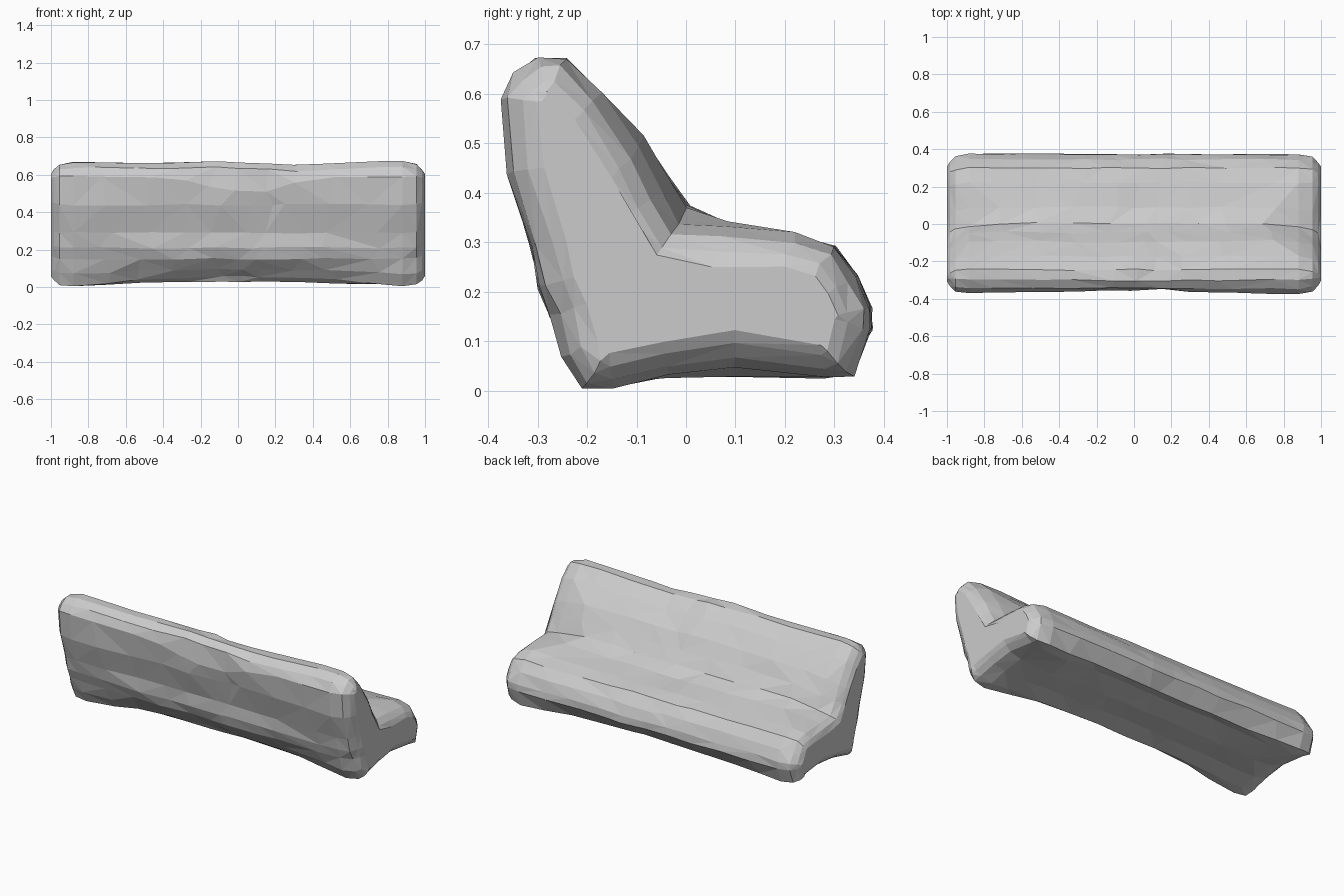
import bpy, bmesh, math, random
from mathutils import Vector

random.seed(4)
cube = bpy.data.objects.get("Cube")
if cube:
    bpy.data.objects.remove(cube)

# Worn grey upholstery
mat = bpy.data.materials.new("worn grey")
mat.use_nodes = True
grey = (0.6, 0.6, 0.6, 1)
mat.diffuse_color = grey
mat.node_tree.nodes["Principled BSDF"].inputs["Base Color"].default_value = grey

# Side outline of backrest and seat (y, z), from the rear foot round over the top
PROFILE = [Vector(p) for p in (
    (-.21, 0), (-.25, .07), (-.272, .15), (-.295, .21), (-.315, .29), (-.36, .44),
    (-.375, .59), (-.345, .64), (-.3, .67), (-.245, .668), (-.17, .605), (-.08, .515),
    (-.03, .44), (.01, .375), (.09, .345), (.22, .318), (.3, .29), (.345, .23),
    (.373, .17), (.373, .125), (.338, .03), (.28, .015), (.1, .018), (-.04, .015), (-.15, .002))]


def inset(points, amount):
    """Move every outline point inwards along its normal."""
    result = []
    for i, p in enumerate(points):
        along = (points[(i + 1) % len(points)] - points[i - 1]).normalized()
        result.append(p + Vector((along.y, -along.x)) * amount)
    return result


def bump(value, centre, width):
    return math.exp(-((value - centre) / width) ** 2)


def shape(x, base, p):
    """Sag, pinch and wear along the length; base is the point before rounding."""
    y, z = p
    base_y, base_z = base
    middle = max(0, 1 - (x / .9) ** 2)
    end = min(1, max(0, (abs(x) - .7) / .25))
    pinch = bump(x, .1, .35 if x < .1 else .2)
    if base_y < -.2 and base_z < .1:                   # rear edge rolled under
        y += .035 * middle
        z += .025 * middle
    if base_y > .25 and base_z < .1:                   # front edge rolled under
        y -= .035 * middle
        z += .02 * middle
    if base_z < .025:                                  # raised underside between the feet
        z += .03 * middle
        z += .035 * end * bump(base_y, .1, .16)
    if base_z > .6:                                    # uneven top edge
        z -= .018 * bump(x, .3, .2) + .01 * bump(x, -.45, .2)
    if base_y < -.28 and .25 < base_z < .6:            # hollow rear face, pinched near the middle
        y += .016 * middle + .012 * bump(x, .14, .12)
        z -= .08 * pinch if base_z > .55 else 0
    if base_y > -.2 and base_z > .28:                  # soft cushions, dropping in the crook at the ends
        y -= .02 * middle * bump(base_y, -.06, .08)
        z -= .016 * middle * bump(base_y, .12, .12)
        crook = end * bump(base_y, -.01, .11)
        y -= .03 * crook
        z -= .05 * crook
    wear = .005
    return y + random.uniform(-wear, wear), max(0, z + random.uniform(-wear, wear))


# Stations along the length: (distance from centre, end rounding)
half = [(1, .072), (.985, .045), (.955, .016), (.88, 0), (.72, 0), (.5, 0), (.3, 0)]
stations = [(-x, r) for x, r in half] + [(-.12, 0), (.03, 0), (.14, 0)] + half[::-1]

bm = bmesh.new()
rings = []
for x, rounding in stations:
    ring = []
    for base, p in zip(PROFILE, inset(PROFILE, rounding)):
        y, z = shape(x, base, p)
        stagger = random.uniform(-.05, .05) if abs(x) < .8 else 0
        ring.append(bm.verts.new((x + stagger, y, z)))
    rings.append(ring)

count = len(PROFILE)
for a, b in zip(rings, rings[1:]):
    for i in range(count):
        j = (i + 1) % count
        bm.faces.new((a[i], a[j], b[j], b[i]))
bm.faces.new(rings[0])
bm.faces.new(rings[-1][::-1])
bmesh.ops.triangulate(bm, faces=bm.faces[:])
bmesh.ops.recalc_face_normals(bm, faces=bm.faces[:])

mesh = bpy.data.meshes.new("sofa_body")
bm.to_mesh(mesh)
bm.free()
mesh.materials.append(mat)
sofa = bpy.data.objects.new("sofa_body", mesh)
bpy.context.collection.objects.link(sofa)
